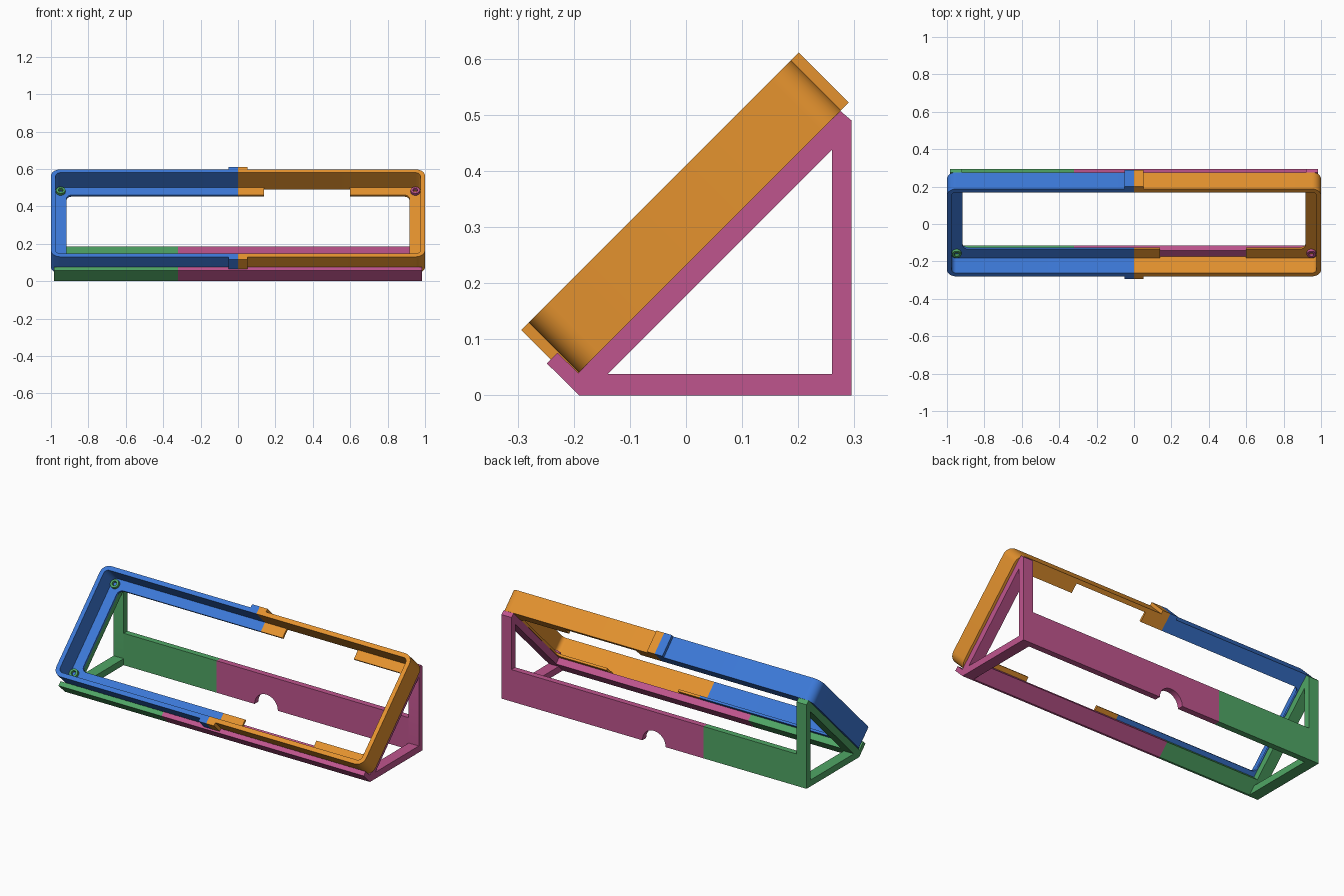
import bpy, bmesh
from math import sin, cos, pi, sqrt

if "Cube" in bpy.data.objects:
    bpy.data.objects.remove(bpy.data.objects["Cube"])

R2 = sqrt(2)
# Mappings from (a, b, depth) to world
def tilt(a, b, d):      # x, up-slope, outward normal of the 45 degree panel
    return (a, (b - d) / R2, (b + d) / R2)
def side(a, b, d):      # y, z profile extruded along x
    return (d, a, b)
def front(a, b, d):     # x, z profile extruded along y
    return (a, d, b)

def prism(bm, pts, lo, hi, frame):
    """Extrude a 2D outline between two depths."""
    bot = [bm.verts.new(frame(a, b, lo)) for a, b in pts]
    top = [bm.verts.new(frame(a, b, hi)) for a, b in pts]
    n = len(pts)
    faces = [bm.faces.new(bot), bm.faces.new(top)]
    for i in range(n):
        j = (i + 1) % n
        faces.append(bm.faces.new((bot[i], bot[j], top[j], top[i])))
    bmesh.ops.recalc_face_normals(bm, faces=faces)

def rect(a0, a1, b0, b1):
    return [(a0, b0), (a1, b0), (a1, b1), (a0, b1)]

def arc(cx, cy, r, start, sweep, steps):
    return [(cx + r * cos(start + sweep * i / steps), cy + r * sin(start + sweep * i / steps))
            for i in range(steps + 1)]

def finish(bm, name, colour):
    me = bpy.data.meshes.new(name)
    bm.to_mesh(me)
    bm.free()
    ob = bpy.data.objects.new(name, me)
    bpy.context.collection.objects.link(ob)
    mat = bpy.data.materials.new(name + "_colour")
    mat.diffuse_color = (*colour, 1)
    mat.use_nodes = True
    mat.node_tree.nodes["Principled BSDF"].inputs["Base Color"].default_value = mat.diffuse_color
    me.materials.append(mat)
    bpy.ops.object.select_all(action='DESELECT')
    ob.select_set(True)
    bpy.context.view_layer.objects.active = ob
    bpy.ops.object.shade_smooth_by_angle(angle=0.5)

# Panel frame: up-slope range, depth range, flange front and flange opening
U0, U1, W0, W1 = -0.106, 0.555, 0.164, 0.29
FLANGE, OPEN0, OPEN1 = 0.177, -0.012, 0.475
WALL = 0.025

def c_path(s, x0, lo, hi, xm, r):
    """Half-frame outline from x0 round the two corners and back."""
    pts = [(x0, lo)] + arc(xm - r, lo + r, r, -pi / 2, pi / 2, 8)
    pts += arc(xm - r, hi - r, r, 0, pi / 2, 8) + [(x0, hi)]
    return [(s * x, y) for x, y in pts]

def half_frame(s, name, colour, notch):
    bm = bmesh.new()
    # wall
    inner = (U0 + WALL, U1 - WALL, 1 - WALL, 0.025)
    prism(bm, c_path(s, 0, U0, U1, 1, 0.05) + c_path(s, 0, *inner)[::-1], W0, W1, tilt)
    # back flange, with a gap on the notched half
    x0 = 0.6 if notch else 0
    prism(bm, c_path(s, x0, *inner) + c_path(s, x0, OPEN0, OPEN1, 0.917, 0.03)[::-1],
          W0, FLANGE, tilt)
    if notch:
        for lo, hi in ((U0 + WALL, OPEN0), (OPEN1, U1 - WALL)):
            prism(bm, rect(0, s * 0.14, lo, hi), W0, FLANGE, tilt)
    # joining tabs
    for lo, hi in ((U0 - 0.019, U0), (U1, U1 + 0.019)):
        prism(bm, rect(0, s * 0.05, lo, hi), W0, W1, tilt)
    finish(bm, name, colour)

def half_stand(s, name, colour, split):
    bm = bmesh.new()
    # triangular end: base, post, slope and toe
    for pts in ([(-.19, 0), (.295, 0), (.26, .038), (-.14, .038)],
                [(.295, 0), (.295, .49), (.275, .507), (.26, .438), (.26, .038)],
                [(-.14, .038), (.26, .438), (.275, .507), (-.192, .04), (-.19, 0)],
                [(-.248, .057), (-.19, 0), (-.192, .04), (-.229, .076)]):
        prism(bm, pts, s * 0.92, s * 0.985, side)
    # front rail with toe
    prism(bm, [(-.248, .057), (-.19, 0), (-.178, 0), (-.116, .062), (-.143, .089),
               (-.192, .04), (-.229, .076)], split, s * 0.92, side)
    # back wall, with a cable arch where it crosses the centre
    wall = [(s * 0.92, 0), (s * 0.92, 0.186), (split, 0.186), (split, 0)]
    if s * split < 0:
        wall += arc(0, 0, 0.075, pi, -pi, 20)
    prism(bm, wall, 0.26, 0.295, front)
    # hollow pegs through the flange corners
    for u in (-0.038, 0.496):
        for start in (0, pi):
            prism(bm, arc(s * 0.948, u, 0.025, start, pi, 12)
                  + arc(s * 0.948, u, 0.013, start, pi, 12)[::-1], 0.15, 0.193, tilt)
    finish(bm, name, colour)

half_frame(-1, "left_frame_half", (0.045, 0.19, 0.68), False)
half_frame(1, "right_frame_half", (0.78, 0.29, 0.028), True)
half_stand(-1, "left_stand_part", (0.08, 0.38, 0.13), -0.32)
half_stand(1, "right_stand_part", (0.52, 0.09, 0.27), -0.32)
